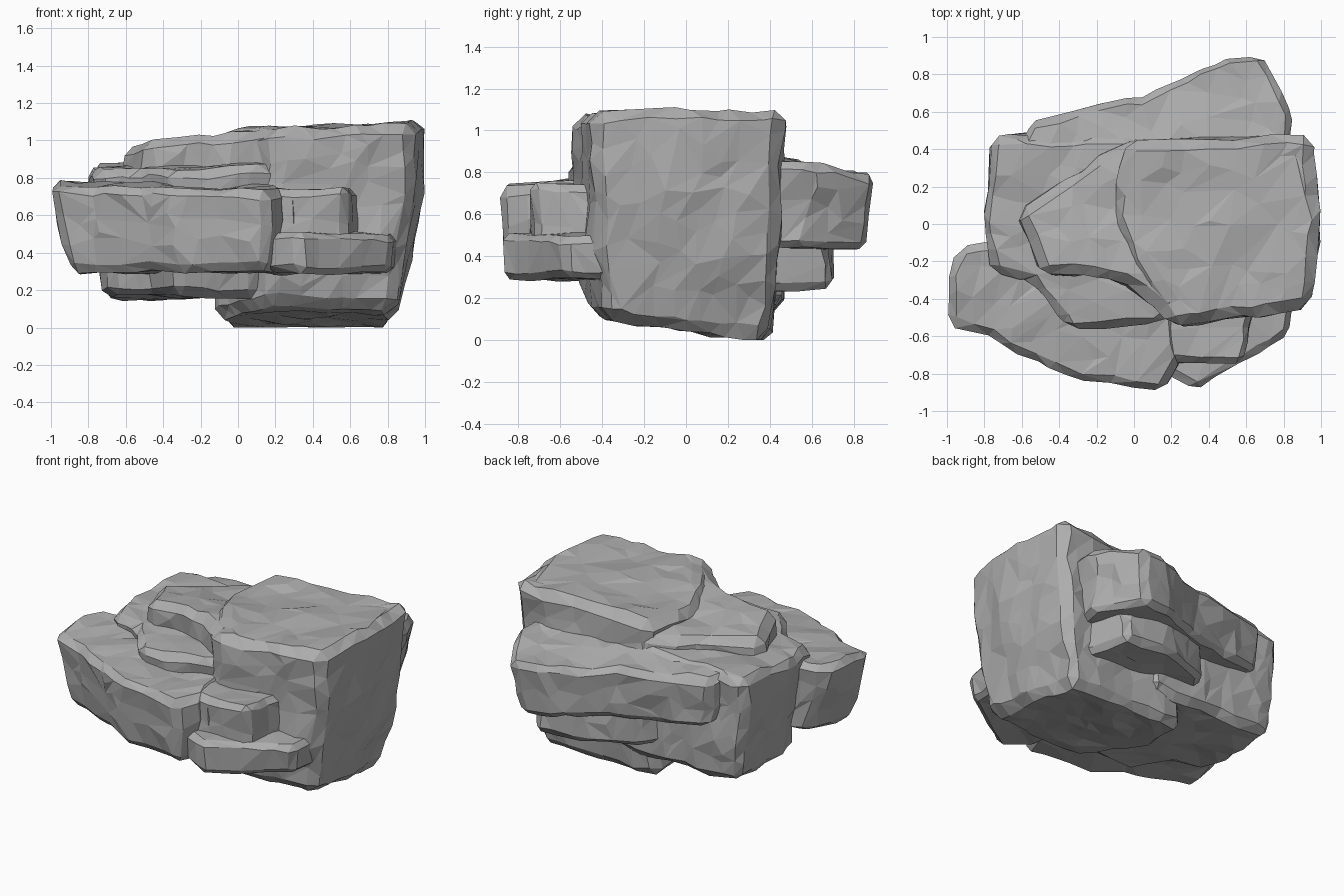
import bpy, bmesh
from mathutils import Vector, noise

cube = bpy.data.objects.get("Cube")
if cube:
    bpy.data.objects.remove(cube, do_unlink=True)

GREY = (0.42, 0.42, 0.42, 1)
stone = bpy.data.materials.new("grey_stone")
stone.use_nodes = True
stone.diffuse_color = GREY
bsdf = next(n for n in stone.node_tree.nodes if n.type == 'BSDF_PRINCIPLED')
bsdf.inputs["Base Color"].default_value = GREY
bsdf.inputs["Roughness"].default_value = 0.9


def slab(name, outline, low, high, pivot=(0, 0), foot=1.0, curve=1.5, bevel=0.035,
         rough=0.026, tilt_low=(0, 0), tilt_high=(0, 0)):
    """Chamfered prism with sloped ends, tapered foot and chipped facets."""
    bm = bmesh.new()
    rings = []
    for z, tilt in ((low, tilt_low), (high, tilt_high)):
        rings.append([bm.verts.new((x, y, z + tilt[0] * x + tilt[1] * y))
                      for x, y in outline])
    bottom, top = rings
    n = len(outline)
    bm.faces.new(bottom)
    bm.faces.new(top)
    for i in range(n):
        j = (i + 1) % n
        bm.faces.new((bottom[i], bottom[j], top[j], top[i]))
    bmesh.ops.recalc_face_normals(bm, faces=bm.faces[:])
    bmesh.ops.bevel(bm, geom=bm.edges[:], offset=bevel, segments=1,
                    affect='EDGES', clamp_overlap=True)

    # Slice into small cells so the surface can be chipped
    step = 0.07
    for axis in range(3):
        normal = Vector((0, 0, 0))
        normal[axis] = 1
        for k in range(-15, 17):
            bmesh.ops.bisect_plane(bm, geom=bm.verts[:] + bm.edges[:] + bm.faces[:],
                                   plane_co=normal * (k * step + 0.013),
                                   plane_no=normal, dist=0.0005)
    bmesh.ops.remove_doubles(bm, verts=bm.verts[:], dist=0.012)
    bmesh.ops.triangulate(bm, faces=bm.faces[:])

    # Taper toward the foot, then roughen
    for v in bm.verts:
        t = min(1, max(0, (v.co.z - low) / (high - low)))
        s = 1 - (1 - foot) * (1 - t) ** curve
        v.co.x = pivot[0] + (v.co.x - pivot[0]) * s
        v.co.y = pivot[1] + (v.co.y - pivot[1]) * s
        v.co += noise.noise_vector(v.co * 4.5) * rough
        v.co += noise.noise_vector(v.co * 11 + Vector((3, 7, 5))) * rough * 0.5
        v.co.z = max(v.co.z, 0)
    mesh = bpy.data.meshes.new(name)
    bm.to_mesh(mesh)
    bm.free()
    mesh.materials.append(stone)
    obj = bpy.data.objects.new(name, mesh)
    bpy.context.collection.objects.link(obj)
    facets = obj.modifiers.new("broad_facets", 'DECIMATE')
    facets.ratio = 0.25


# Tall block on the right
slab("main_block",
     [(-.04, .45), (.78, .47), (.95, .46), (1, 0), (.95, -.44), (.2, -.55),
      (.06, -.38), (-.12, .05)],
     .05, 1.055, pivot=(-.12, 0), foot=.86, curve=2.4, bevel=.055,
     tilt_low=(0, -.12), tilt_high=(.045, 0))

# Upper layer on the left of the block, sloping down to the back
slab("top_layer",
     [(-.61, .08), (-.05, .44), (.15, .43), (.35, 0), (.22, -.5), (.12, -.46),
      (-.08, -.29), (-.5, -.26)],
     .8, 1.01, bevel=.05, tilt_high=(.05, -.1))

# Lower left body, with a ledge under the upper layer
slab("left_body",
     [(-.78, .46), (-.62, .48), (.3, .45), (.3, -.42), (.12, -.54),
      (-.35, -.58), (-.54, -.3), (-.75, -.25), (-.81, 0)],
     .16, .885, pivot=(-.2, .38), foot=.85, bevel=.045, tilt_high=(.04, .04))

# Wide wedge at the front left
slab("front_left_slab",
     [(-1.01, -.52), (-.98, -.24), (-.93, -.12), (-.75, -.09), (0, -.25),
      (.22, -.48), (.24, -.73), (.16, -.9), (-.32, -.83), (-.66, -.67)],
     .3, .78, pivot=(.15, -.45), foot=.89, bevel=.04, tilt_high=(-.015, .05))

# Two steps at the front right
slab("front_upper_step",
     [(.13, -.35), (.13, -.74), (.35, -.75), (.58, -.73), (.65, -.4)],
     .35, .74, rough=.02)
slab("front_lower_step",
     [(.13, -.35), (.16, -.78), (.33, -.89), (.6, -.73), (.83, -.58), (.86, -.35)],
     .29, .525, rough=.02, foot=.97, pivot=(.4, -.4), tilt_high=(-.03, 0))

# Slabs at the back
slab("back_upper_slab",
     [(-.64, .38), (-.57, .55), (.1, .71), (.47, .89), (.68, .92), (.85, .6),
      (.83, .3), (0, .25)],
     .5, .95, pivot=(.2, .4), foot=.9, tilt_low=(-.06, -.03), tilt_high=(0, -.19))
slab("back_lower_slab",
     [(-.16, .35), (-.05, .58), (.32, .7), (.63, .69), (.74, .35)],
     .28, .54, rough=.02, tilt_low=(-.06, 0))
